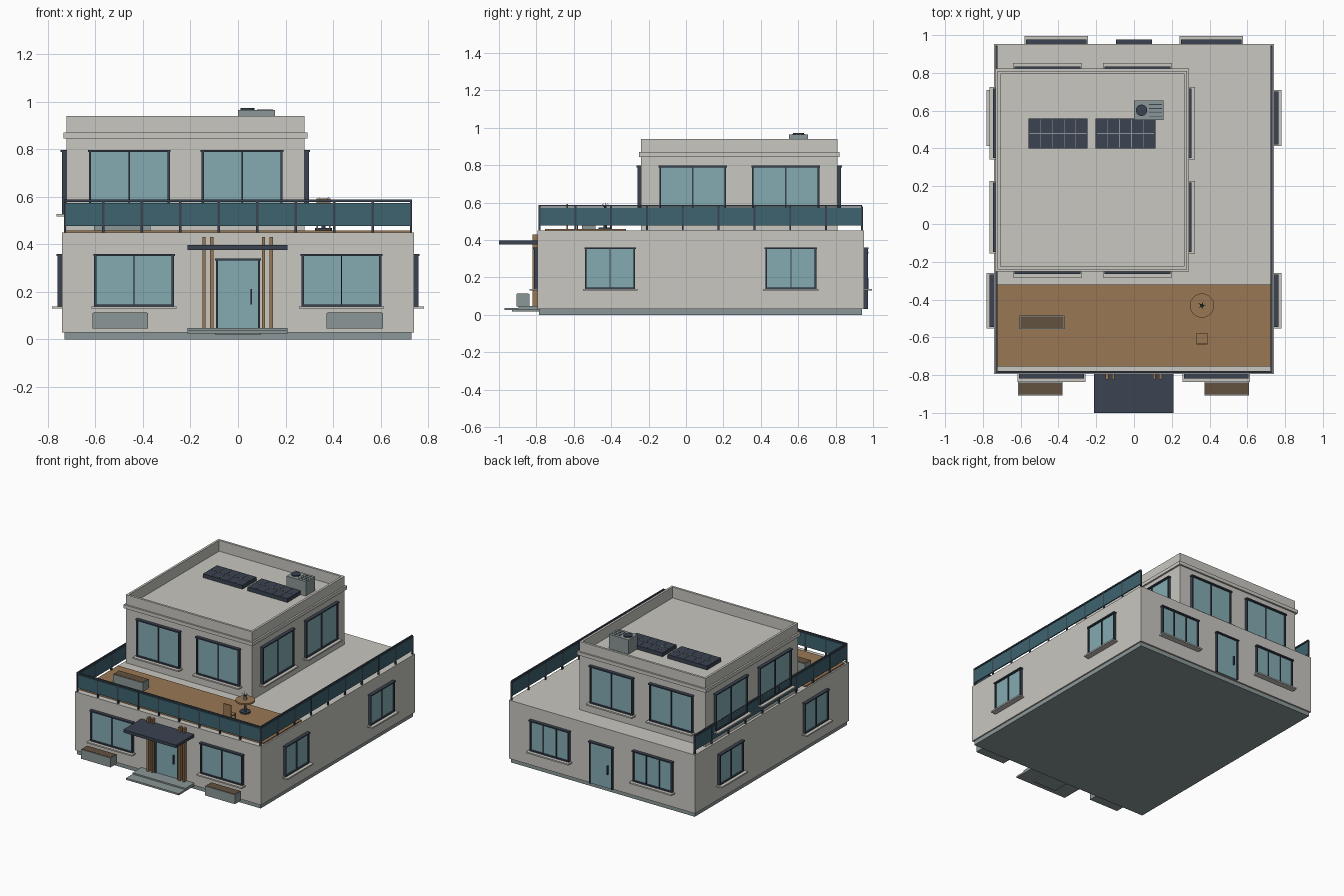
import bpy, bmesh, math
from mathutils import Vector

if "Cube" in bpy.data.objects:
    bpy.data.objects.remove(bpy.data.objects["Cube"])


def material(name, r, g, b):
    m = bpy.data.materials.new(name)
    m.diffuse_color = (r, g, b, 1)
    m.use_nodes = True
    m.node_tree.nodes["Principled BSDF"].inputs["Base Color"].default_value = m.diffuse_color
    return m


WALL = material("warm_white_wall", 0.58, 0.57, 0.53)
GLASS = material("window_glass", 0.23, 0.41, 0.45)
TEAL = material("railing_glass", 0.047, 0.125, 0.156)
NAVY = material("dark_metal", 0.043, 0.056, 0.082)
WOOD = material("wood", 0.32, 0.185, 0.088)
SOIL = material("soil", 0.127, 0.084, 0.05)
GREY = material("concrete_grey", 0.26, 0.31, 0.31)
GREEN = material("leaf_green", 0.05, 0.09, 0.05)


def boxes(name, mat, items):
    """One object from boxes given as (x0, x1, y0, y1, z0, z1)."""
    bm = bmesh.new()
    for x0, x1, y0, y1, z0, z1 in items:
        lo = Vector((min(x0, x1), min(y0, y1), z0))
        hi = Vector((max(x0, x1), max(y0, y1), z1))
        vs = bmesh.ops.create_cube(bm, size=1)["verts"]
        for v in vs:
            v.co = Vector([l + (c + 0.5) * (h - l) for l, h, c in zip(lo, hi, v.co)])
    mesh = bpy.data.meshes.new(name)
    bm.to_mesh(mesh)
    bm.free()
    mesh.materials.append(mat)
    ob = bpy.data.objects.new(name, mesh)
    bpy.context.collection.objects.link(ob)
    return ob


def cylinder(name, mat, x, y, z0, z1, r, sides=24):
    bpy.ops.mesh.primitive_cylinder_add(vertices=sides, radius=r, depth=z1 - z0,
                                        location=(x, y, (z0 + z1) / 2))
    ob = bpy.context.object
    ob.name = name
    ob.data.materials.append(mat)
    bpy.ops.object.shade_smooth_by_angle()
    return ob


def on_wall(side, wall, u0, u1, d0, d1, z0, z1):
    """Box placed along a wall: u runs along it, d points outward."""
    s = 1 if side in ("back", "right") else -1
    if side in ("front", "back"):
        return (u0, u1, wall + s * d0, wall + s * d1, z0, z1)
    return (wall + s * d0, wall + s * d1, u0, u1, z0, z1)


def window(name, side, wall, u0, u1, z0, z1, panes=2):
    t = 0.009
    def b(*a):
        return on_wall(side, wall, *a)
    bars = [b(u0, u0 + t, -0.01, 0.019, z0, z1), b(u1 - t, u1, -0.01, 0.019, z0, z1),
            b(u0, u1, -0.01, 0.019, z0, z0 + t),
            b(u0 - 0.004, u1 + 0.004, -0.01, 0.024, z1 - t, z1)]
    for i in range(1, panes):
        u = u0 + (u1 - u0) * i / panes
        bars.append(b(u - 0.003, u + 0.003, -0.01, 0.016, z0, z1))
    boxes(name + "_frame", NAVY, bars)
    boxes(name + "_glass", GLASS, [b(u0 + t, u1 - t, -0.01, 0.009, z0 + t, z1 - t)])
    boxes(name + "_sill", WALL, [b(u0 - 0.012, u1 + 0.012, -0.01, 0.042, z0 - 0.009, z0 + 0.001)])


def door(name, side, wall, z0, z1, handle):
    t = 0.008
    def b(*a):
        return on_wall(side, wall, *a)
    boxes(name + "_frame", NAVY, [b(-0.092, -0.092 + t, -0.01, 0.019, z0, z1),
                                  b(0.092 - t, 0.092, -0.01, 0.019, z0, z1),
                                  b(-0.096, 0.096, -0.01, 0.024, z1 - t, z1)])
    boxes(name + "_panel", GLASS, [b(-0.085, 0.085, -0.01, 0.01, z0, z1 - t)])
    boxes(name + "_handle", NAVY, [b(handle - 0.003, handle + 0.003, 0.009, 0.022,
                                     z0 + 0.1, z0 + 0.165)])


# Ground floor
X, YF, YB = 0.74, -0.795, 0.953
boxes("foundation", GREY, [(-0.73, 0.73, -0.785, 0.942, 0, 0.032)])
boxes("ground_floor", WALL, [(-X, X, YF, YB, 0.03, 0.45)])
boxes("terrace_deck", WOOD, [(-0.73, 0.73, -0.755, -0.32, 0.445, 0.459)])

# Upper floor with cornice band and hollow parapet
ux0, ux1, uy0, uy1 = -0.722, 0.28, -0.24, 0.81
boxes("upper_floor", WALL, [(ux0, ux1, uy0, uy1, 0.445, 0.862)])
boxes("cornice", WALL, [(ux0 - 0.012, ux1 + 0.012, uy0 - 0.012, uy0 + 0.01, 0.845, 0.87),
                        (ux0 - 0.012, ux1 + 0.012, uy1 - 0.01, uy1 + 0.012, 0.845, 0.87),
                        (ux0 - 0.012, ux0 + 0.01, uy0, uy1, 0.845, 0.87),
                        (ux1 - 0.01, ux1 + 0.012, uy0, uy1, 0.845, 0.87)])
p = 0.016
boxes("parapet", WALL, [(ux0, ux1, uy0, uy0 + p, 0.86, 0.94), (ux0, ux1, uy1 - p, uy1, 0.86, 0.94),
                        (ux0, ux0 + p, uy0 + p, uy1 - p, 0.86, 0.94),
                        (ux1 - p, ux1, uy0 + p, uy1 - p, 0.86, 0.94)])

# Windows
for i, (u0, u1) in enumerate([(-0.605, -0.27), (0.268, 0.603)]):
    window(f"ground_front_window_{i}", "front", YF, u0, u1, 0.138, 0.36)
for i, (u0, u1) in enumerate([(-0.568, -0.255), (0.252, 0.565)]):
    window(f"ground_back_window_{i}", "back", YB, u0, u1, 0.138, 0.36, 3)
for side, wall in (("left", -X), ("right", X)):
    for i, (u0, u1) in enumerate([(-0.54, -0.272), (0.425, 0.697)]):
        window(f"ground_{side}_window_{i}", side, wall, u0, u1, 0.138, 0.36)
for side, wall in (("front", uy0), ("back", uy1)):
    for i, (u0, u1) in enumerate([(-0.628, -0.287), (-0.153, 0.188)]):
        window(f"upper_{side}_window_{i}", side, wall, u0, u1, 0.527, 0.797)
for side, wall in (("left", ux0), ("right", ux1)):
    for i, (u0, u1) in enumerate([(-0.143, 0.215), (0.353, 0.713)]):
        window(f"upper_{side}_window_{i}", side, wall, u0, u1, 0.527, 0.797)

# Doors, entrance canopy, slats and steps
door("front_door", "front", YF, 0.047, 0.34, 0.055)
door("back_door", "back", YB, 0.032, 0.335, -0.055)
boxes("canopy", NAVY, [(-0.212, 0.208, -1.0, YF + 0.005, 0.376, 0.397)])
boxes("entrance_slats", WOOD, [(x - 0.007, x + 0.007, -0.822, YF + 0.005, 0.045, 0.43)
                               for x in (-0.143, -0.11, 0.107, 0.14)])
boxes("entrance_steps", GREY, [(-0.212, 0.208, -0.97, -0.78, 0.025, 0.037),
                               (-0.212, 0.208, -0.895, -0.78, 0.036, 0.047)])
boxes("step_support", GREY, [(-0.095, 0.095, -0.93, -0.78, 0.018, 0.026)])


# Planters
def planter(name, x0, x1, y0, y1, z0, z1):
    boxes(name, GREY, [(x0, x1, y0, y1, z0, z1)])
    boxes(name + "_soil", SOIL, [(x0 + 0.004, x1 - 0.004, y0 + 0.004, y1 - 0.004,
                                  z1 - 0.004, z1 + 0.002)])


planter("left_planter", -0.613, -0.378, -0.907, -0.837, 0.045, 0.112)
planter("right_planter", 0.373, 0.61, -0.907, -0.837, 0.045, 0.112)
planter("terrace_planter", -0.605, -0.368, -0.555, -0.485, 0.457, 0.52)

# Terrace railing on three sides
rx, rf, rb = 0.728, -0.783, 0.94
g, r = 0.004, 0.005
boxes("railing_glass", TEAL, [(-rx, rx, rf - g, rf + g, 0.477, 0.573)] +
      [(s * rx - g, s * rx + g, rf, rb, 0.477, 0.573) for s in (-1, 1)])
boxes("handrail", NAVY, [(-rx - r, rx + r, rf - r, rf + r, 0.578, 0.588)] +
      [(s * rx - r, s * rx + r, rf, rb, 0.578, 0.588) for s in (-1, 1)])
posts = [(-rx + 2 * rx * i / 9, rf) for i in range(10)]
posts += [(s * rx, rf + (rb - rf) * i / 9) for s in (-1, 1) for i in range(1, 10)]
boxes("railing_posts", NAVY, [(x - r, x + r, y - r, y + r, 0.447, 0.58) for x, y in posts])

# Terrace table with a small plant, and chair
tx, ty = 0.36, -0.432
cylinder("table_base", NAVY, tx, ty, 0.458, 0.468, 0.036)
cylinder("table_stem", NAVY, tx, ty, 0.465, 0.54, 0.009, 12)
cylinder("table_top", WOOD, tx, ty, 0.538, 0.549, 0.064, 32)
cylinder("plant_pot", GREY, tx, ty, 0.548, 0.572, 0.01, 12)
for i in range(5):
    a = i * math.tau / 5
    bpy.ops.mesh.primitive_cone_add(vertices=4, radius1=0.004, radius2=0, depth=0.036,
                                    location=(tx + 0.011 * math.cos(a), ty + 0.011 * math.sin(a), 0.585),
                                    rotation=(0, 0.7, a))
    leaf = bpy.context.object
    leaf.name = f"plant_leaf_{i}"
    leaf.data.materials.append(GREEN)
cx0, cx1, cy0, cy1 = 0.33, 0.39, -0.638, -0.577
boxes("chair", WOOD, [(cx0, cx1, cy0, cy1, 0.508, 0.516), (cx0, cx1, cy0, cy0 + 0.008, 0.516, 0.592)] +
      [(x, x + 0.007, y, y + 0.007, 0.458, 0.51)
       for x in (cx0, cx1 - 0.007) for y in (cy0, cy1 - 0.007)])

# Solar panels with thin grid lines
for i, (x0, x1) in enumerate([(-0.558, -0.245), (-0.203, 0.113)]):
    boxes(f"solar_panel_{i}", NAVY, [(x0, x1, 0.4, 0.558, 0.861, 0.89)])
    lines = [(x0 + 0.006, x1 - 0.006, 0.4775, 0.4805, 0.888, 0.892)]
    for k in range(1, 5):
        x = x0 + (x1 - x0) * k / 5
        lines.append((x - 0.0015, x + 0.0015, 0.406, 0.552, 0.888, 0.892))
    boxes(f"solar_grid_{i}", GREY, lines)

# Rooftop cooling unit
boxes("cooling_unit", GREY, [(0.0, 0.155, 0.55, 0.653, 0.86, 0.965)])
cylinder("cooling_fan", NAVY, 0.04, 0.602, 0.96, 0.973, 0.03)
boxes("cooling_vents", NAVY, [(0.08, 0.147, y - 0.002, y + 0.002, 0.963, 0.967)
                              for y in (0.57, 0.591, 0.612, 0.633)])
